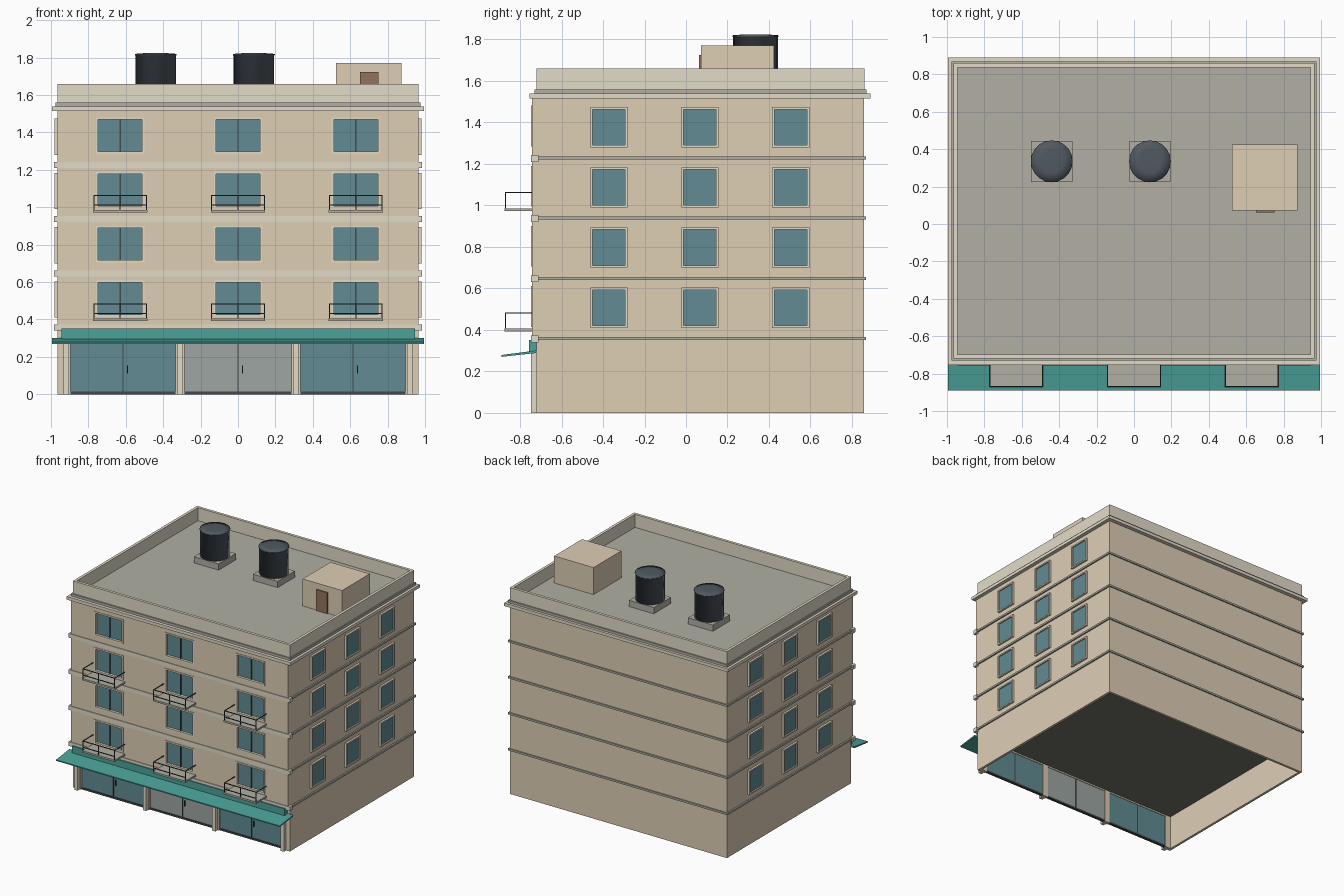
import bpy, bmesh, math
from mathutils import Matrix, Vector

if "Cube" in bpy.data.objects:
    bpy.data.objects.remove(bpy.data.objects["Cube"])


def material(name, r, g, b):
    m = bpy.data.materials.new(name)
    m.diffuse_color = (r, g, b, 1)
    m.use_nodes = True
    m.node_tree.nodes["Principled BSDF"].inputs["Base Color"].default_value = m.diffuse_color
    return m


WALL = material("wall_paint", 0.73, 0.62, 0.46)
TRIM = material("cream_trim", 0.76, 0.71, 0.58)
ROOF = material("roof_concrete", 0.44, 0.43, 0.37)
SOFFIT = material("dark_soffit", 0.17, 0.17, 0.15)
TEAL = material("teal", 0.07, 0.36, 0.32)
GLASS = material("glass", 0.12, 0.26, 0.29)
PALE = material("pale_glass", 0.34, 0.38, 0.36)
METAL = material("dark_metal", 0.06, 0.065, 0.07)
TANK = material("tank_plastic", 0.08, 0.10, 0.12)
WOOD = material("door_wood", 0.30, 0.17, 0.11)


def finish(name, bm, mat):
    bmesh.ops.recalc_face_normals(bm, faces=bm.faces)
    me = bpy.data.meshes.new(name)
    bm.to_mesh(me)
    bm.free()
    me.materials.append(mat)
    ob = bpy.data.objects.new(name, me)
    bpy.context.collection.objects.link(ob)
    return ob


def boxes(name, items, mat):
    """One object made of boxes given as (x0, x1, y0, y1, z0, z1)."""
    bm = bmesh.new()
    for x0, x1, y0, y1, z0, z1 in items:
        c = Vector(((x0 + x1) / 2, (y0 + y1) / 2, (z0 + z1) / 2))
        s = (abs(x1 - x0), abs(y1 - y0), abs(z1 - z0), 1)
        bmesh.ops.create_cube(bm, size=1, matrix=Matrix.Translation(c) @ Matrix.Diagonal(s))
    return finish(name, bm, mat)


def ring(x, y0, y1, t, z0, z1):
    """Four walls of thickness t around a rectangle."""
    return [(-x, x, y0, y0 + t, z0, z1), (-x, x, y1 - t, y1, z0, z1),
            (-x, -x + t, y0 + t, y1 - t, z0, z1), (x - t, x, y0 + t, y1 - t, z0, z1)]


W, F, B = 0.965, -0.72, 0.858     # half width, front and back planes
FACE = -0.742                     # outer face of the upper front wall
ROOFZ = 1.555
FLOORS = [0.513 + 0.29 * i for i in range(4)]   # front window centre heights
COLS = (-0.63, 0, 0.63)
WW, WH = 0.235, 0.172             # front window opening

# upper body and hollow ground floor
boxes("upper_body", [(-W, W, F, B, 0.285, 1.52)], WALL)
boxes("ground_walls", [(-W, -W + 0.02, F, B, 0, 0.29), (W - 0.02, W, F, B, 0, 0.29),
                       (-W, W, B - 0.02, B, 0, 0.29)], WALL)
boxes("ground_ceiling", [(-W + 0.02, W - 0.02, F + 0.03, B - 0.02, 0.28, 0.29)], SOFFIT)

# front wall layer with window openings: full-width strips and piers between windows
edges = [0.345] + [z + s * WH / 2 for z in FLOORS for s in (-1, 1)] + [1.52]
facade = [(-W, W, FACE, F, a, b) for a, b in zip(edges[::2], edges[1::2])]
sides = [-W] + [x + s * WW / 2 for x in COLS for s in (-1, 1)] + [W]
for z in FLOORS:
    facade += [(a, b, FACE, F, z - WH / 2, z + WH / 2) for a, b in zip(sides[::2], sides[1::2])]
boxes("front_wall", facade, WALL)

# floor bands: deep on the front, thin on the other sides
boxes("front_bands", [(-0.985, 0.985, -0.748, -0.712, z - 0.173, z - 0.14) for z in FLOORS], TRIM)
boxes("side_bands", [(-0.977, 0.977, -0.713, 0.868, z - 0.162, z - 0.147) for z in FLOORS], ROOF)

# cornice, ledge, parapet, roof
boxes("cornice", [(-0.995, 0.995, -0.755, 0.89, 1.515, 1.54)], TRIM)
boxes("cornice_ledge", ring(0.975, -0.73, 0.87, 0.03, 1.54, 1.56), ROOF)
boxes("parapet", ring(W, F, B + 0.002, 0.022, 1.54, 1.66), TRIM)
boxes("roof_deck", [(-0.945, 0.945, -0.70, 0.84, 1.535, ROOFZ)], ROOF)

# windows, placed in wall coordinates: u across, d outward
PLACE = {
    "front": lambda u0, u1, d0, d1, z0, z1: (u0, u1, F - d1, F - d0, z0, z1),
    "right": lambda u0, u1, d0, d1, z0, z1: (W + d0, W + d1, u0, u1, z0, z1),
    "left": lambda u0, u1, d0, d1, z0, z1: (-W - d1, -W - d0, u0, u1, z0, z1),
}


def windows(side, centres, heights, w, h, t, depth, mullion):
    p, frames, panes, bars = PLACE[side], [], [], []
    a, b = w / 2, h / 2
    for z in heights:
        for u in centres:
            for s in (-1, 1):
                e = sorted((s * a, s * (a + t)))
                frames.append(p(u + e[0], u + e[1], -0.01, depth, z - b, z + b))
                e = sorted((s * b, s * (b + t)))
                frames.append(p(u - a - t, u + a + t, -0.01, depth, z + e[0], z + e[1]))
            panes.append(p(u - a, u + a, -0.005, 0.006, z - b, z + b))
            if mullion:
                bars.append(p(u - 0.004, u + 0.004, 0, 0.014, z - b, z + b))
    boxes(side + "_window_frames", frames, TRIM)
    boxes(side + "_window_glass", panes, GLASS)
    if bars:
        boxes(side + "_window_mullions", bars, METAL)


windows("front", COLS, FLOORS, WW, WH, 0.012, 0.026, True)
for side in ("right", "left"):
    windows(side, (-0.372, 0.067, 0.505), [z - 0.006 for z in FLOORS], 0.157, 0.172, 0.011, 0.016, False)

# balconies on the first and third upper floors
slabs, rails = [], []
r = 0.0028
for z in (0.392, 0.972):
    top, yf, hw = z + 0.09, -0.87, 0.141
    for x in COLS:
        slabs.append((x - 0.145, x + 0.145, -0.875, FACE, z, z + 0.014))
        for dx in (-hw, 0, hw):
            rails.append((x + dx - r, x + dx + r, yf - r, yf + r, z + 0.01, top))
        for zr in (top, z + 0.04):
            rails.append((x - hw - r, x + hw + r, yf - r, yf + r, zr - r, zr + r))
        for dx in (-hw, hw):
            rails.append((x + dx - r, x + dx + r, yf, FACE, top - r, top + r))
boxes("balcony_slabs", slabs, ROOF)
boxes("balcony_railings", rails, METAL)

# shopfront: piers, pilasters, glazed doors, frames and handles
piers = [(x - 0.024, x + 0.024, F, -0.69, 0, 0.29) for x in (-0.31, 0.31)]
piers += [(s * W, s * 0.895, F, -0.69, 0, 0.29) for s in (-1, 1)]
boxes("shop_piers", piers, WALL)
boxes("shop_pilasters", [(x - 0.015, x + 0.015, -0.748, F, 0, 0.29)
                         for x in (-0.918, -0.308, 0.308, 0.918)], TRIM)
boxes("shop_lintel", [(-W, W, F, -0.69, 0.268, 0.29)], WALL)
shops = (("left", -0.895, -0.334, GLASS), ("middle", -0.286, 0.286, PALE),
         ("right", 0.334, 0.895, GLASS))
frame, handles = [], []
for n, x0, x1, m in shops:
    boxes(n + "_shop_glass", [(x0, x1, -0.705, -0.695, 0.012, 0.27)], m)
    c = (x0 + x1) / 2
    frame += [(x0, x1, -0.712, -0.69, 0, 0.014), (c - 0.003, c + 0.003, -0.71, -0.69, 0.014, 0.27)]
    handles.append((c + 0.022, c + 0.026, -0.717, -0.705, 0.11, 0.155))
boxes("shop_frames", frame, METAL)
boxes("shop_handles", handles, METAL)

# signboard and sloped awning
boxes("signboard", [(-0.945, 0.945, -0.757, F, 0.295, 0.352)], TEAL)
bm = bmesh.new()
profile = [(-0.72, 0.289), (-0.89, 0.270), (-0.89, 0.279), (-0.72, 0.301)]
face = bm.faces.new([bm.verts.new((-0.995, y, z)) for y, z in profile])
ext = bmesh.ops.extrude_face_region(bm, geom=[face])
bmesh.ops.translate(bm, vec=(1.99, 0, 0), verts=[v for v in ext["geom"] if isinstance(v, bmesh.types.BMVert)])
finish("awning", bm, TEAL)

# stair room with door
boxes("stair_room", [(0.525, 0.875, 0.072, 0.425, ROOFZ - 0.01, 1.772)], WALL)
boxes("stair_room_door", [(0.652, 0.75, 0.062, 0.075, ROOFZ, 1.724)], WOOD)

# water tanks on plinths, with softly shaded domed lids
for i, x in enumerate((-0.44, 0.085)):
    boxes(f"tank_plinth_{i + 1}", [(x - 0.11, x + 0.11, 0.225, 0.445, ROOFZ - 0.01, 1.605)], ROOF)
    bm = bmesh.new()
    prof = [(0.108, 1.605), (0.108, 1.812), (0.112, 1.813), (0.112, 1.82), (0.06, 1.824)]
    n = 20
    rings = [[bm.verts.new((x + q * math.cos(k * math.tau / n), 0.335 + q * math.sin(k * math.tau / n), z))
              for k in range(n)] for q, z in prof]
    for a, b in zip(rings, rings[1:]):
        for k in range(n):
            j = (k + 1) % n
            bm.faces.new((a[k], a[j], b[j], b[k]))
    bm.faces.new(rings[-1])
    bm.faces.new(rings[0][::-1])
    for f in bm.faces:
        f.smooth = True
    finish(f"water_tank_{i + 1}", bm, TANK)
